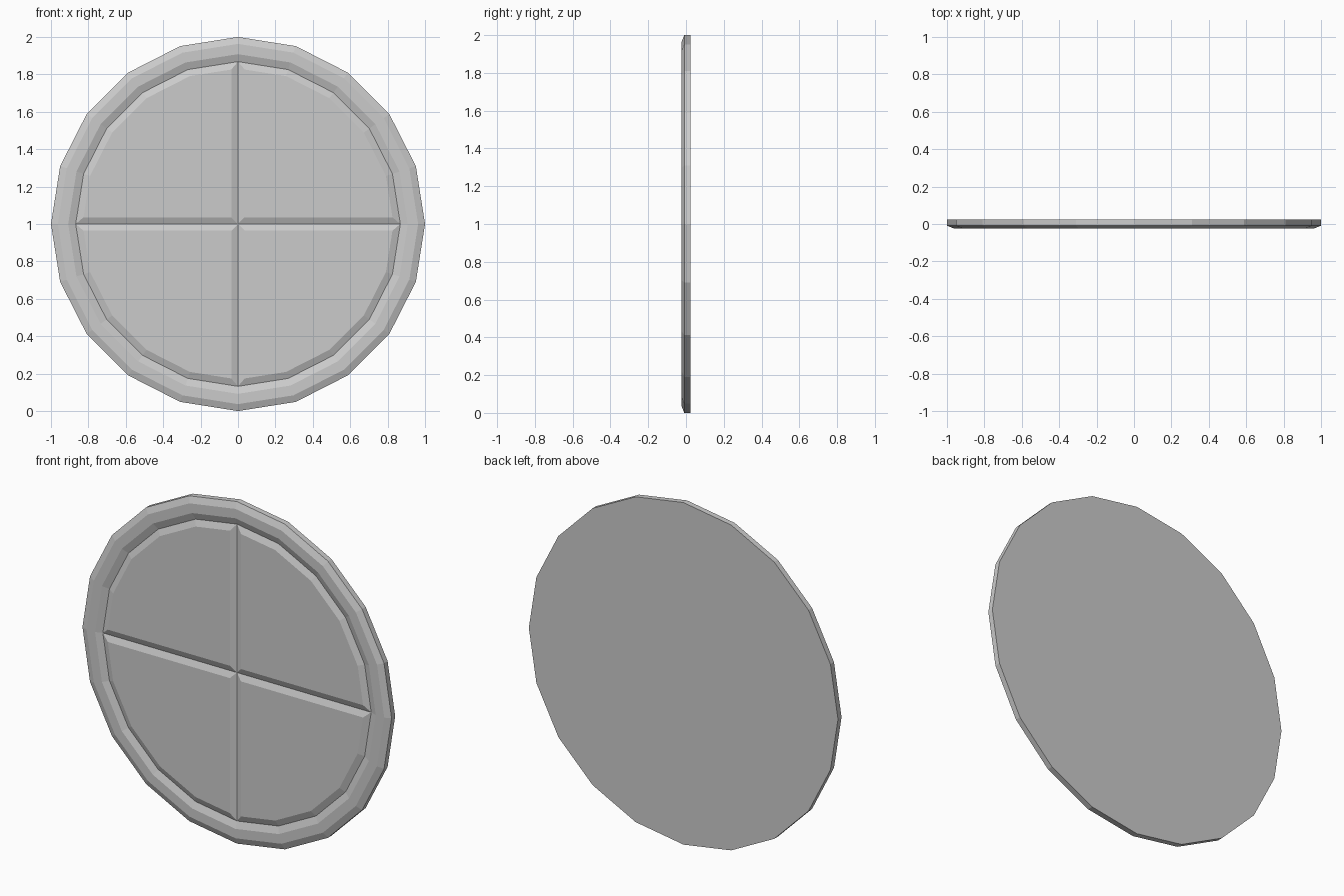
import bpy, bmesh
from math import cos, sin, tau

if "Cube" in bpy.data.objects:
    bpy.data.objects.remove(bpy.data.objects["Cube"])

SIDES = 20
BACK, FRONT, GROOVE = 0.024, -0.024, -0.009   # y levels
BEVEL = 0.036

bm = bmesh.new()


def ring(radius, y):
    return [bm.verts.new((radius * cos(tau * i / SIDES), y, 1 + radius * sin(tau * i / SIDES)))
            for i in range(SIDES)]


# Raised rim: side wall, outer chamfer, flat face, slope into the groove
profile = [(1.0, BACK), (1.0, GROOVE), (0.963, FRONT), (0.908, FRONT), (0.868, GROOVE)]
rings = [ring(r, y) for r, y in profile]
for a, b in zip(rings, rings[1:]):
    for i in range(SIDES):
        j = (i + 1) % SIDES
        bm.faces.new((a[i], a[j], b[j], b[i]))

# Flat back
bm.faces.new(rings[0][::-1])

# Four quarter panels meeting at the centre, each raised with a bevelled border
centre = bm.verts.new((0, GROOVE, 1))
inner = rings[-1]
step = SIDES // 4
quarters = [bm.faces.new([centre] + [inner[(q * step + k) % SIDES] for k in range(step + 1)])
            for q in range(4)]
bm.normal_update()
bmesh.ops.inset_individual(bm, faces=quarters, thickness=BEVEL,
                           depth=GROOVE - FRONT, use_even_offset=True)
bmesh.ops.recalc_face_normals(bm, faces=bm.faces[:])

mesh = bpy.data.meshes.new("round_panel")
bm.to_mesh(mesh)
bm.free()
panel = bpy.data.objects.new("round_panel", mesh)
bpy.context.collection.objects.link(panel)
